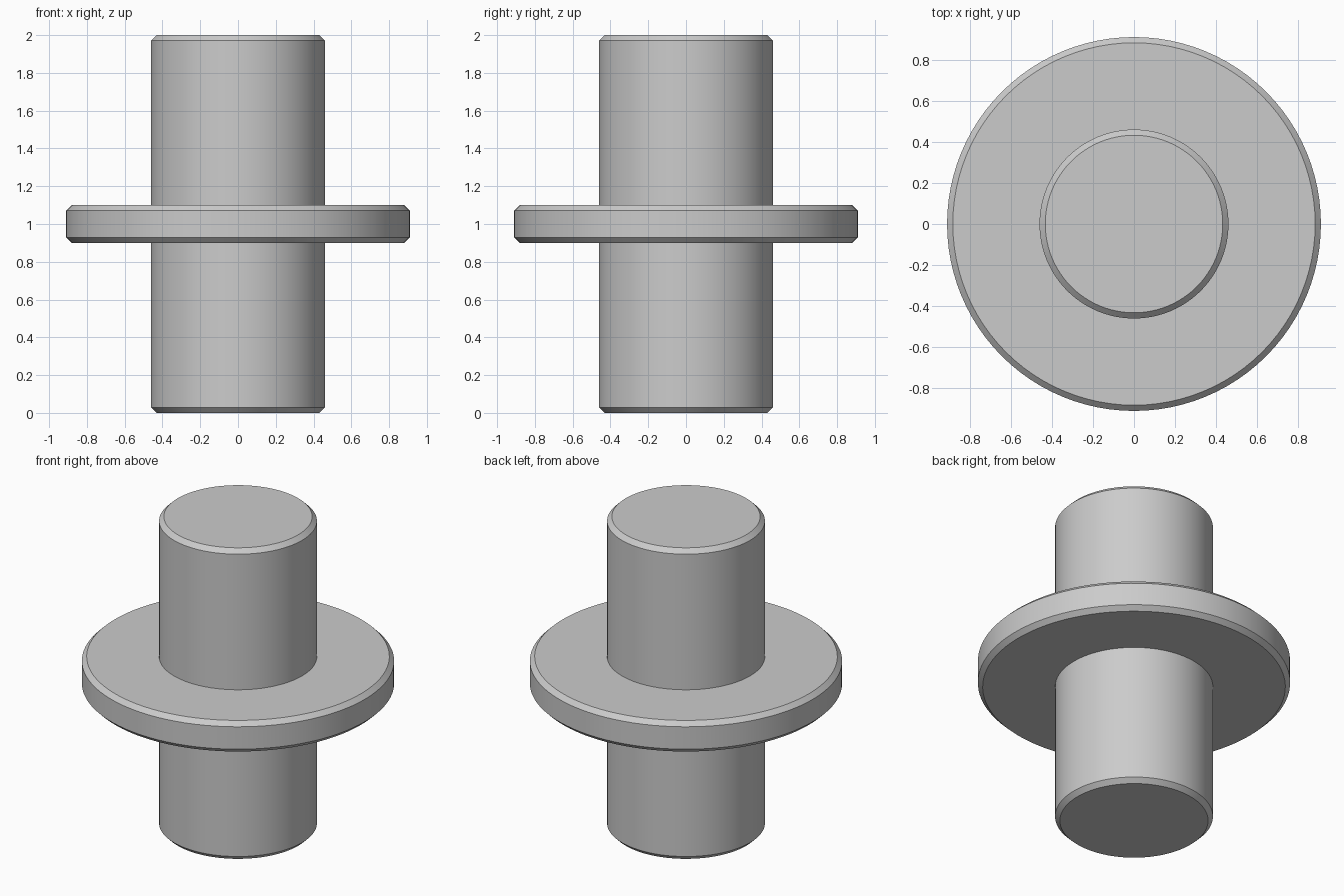
import bpy
import math

cube = bpy.data.objects.get("Cube")
if cube:
    bpy.data.objects.remove(cube, do_unlink=True)

# Plain grey material
grey = bpy.data.materials.new("grey metal")
grey.use_nodes = True
colour = (0.6, 0.6, 0.6, 1.0)
grey.diffuse_color = colour
grey.node_tree.nodes["Principled BSDF"].inputs["Base Color"].default_value = colour

CHAMFER = 0.028


def chamfered_cylinder(name, radius, bottom, top):
    """Upright cylinder with a flat chamfer on both rims."""
    bpy.ops.mesh.primitive_cylinder_add(
        vertices=96, radius=radius, depth=top - bottom,
        location=(0, 0, (bottom + top) / 2))
    obj = bpy.context.object
    obj.name = name
    obj.data.materials.append(grey)
    bevel = obj.modifiers.new("Chamfer", 'BEVEL')
    bevel.width = CHAMFER
    bevel.segments = 1
    bevel.limit_method = 'ANGLE'
    bevel.angle_limit = math.radians(40)
    bpy.ops.object.modifier_apply(modifier=bevel.name)
    bpy.ops.object.shade_smooth_by_angle(angle=math.radians(30))
    return obj


# Central shaft and the collar around its middle
shaft = chamfered_cylinder("shaft", 0.46, 0, 2)
collar = chamfered_cylinder("collar", 0.91, 0.9, 1.1)

# Fuse both into one closed solid
union = shaft.modifiers.new("Union", 'BOOLEAN')
union.operation = 'UNION'
union.solver = 'EXACT'
union.object = collar
bpy.context.view_layer.objects.active = shaft
bpy.ops.object.modifier_apply(modifier=union.name)
bpy.data.objects.remove(collar, do_unlink=True)
shaft.name = "flanged_shaft"
bpy.ops.object.select_all(action='DESELECT')
shaft.select_set(True)
bpy.ops.object.shade_smooth_by_angle(angle=math.radians(30))
